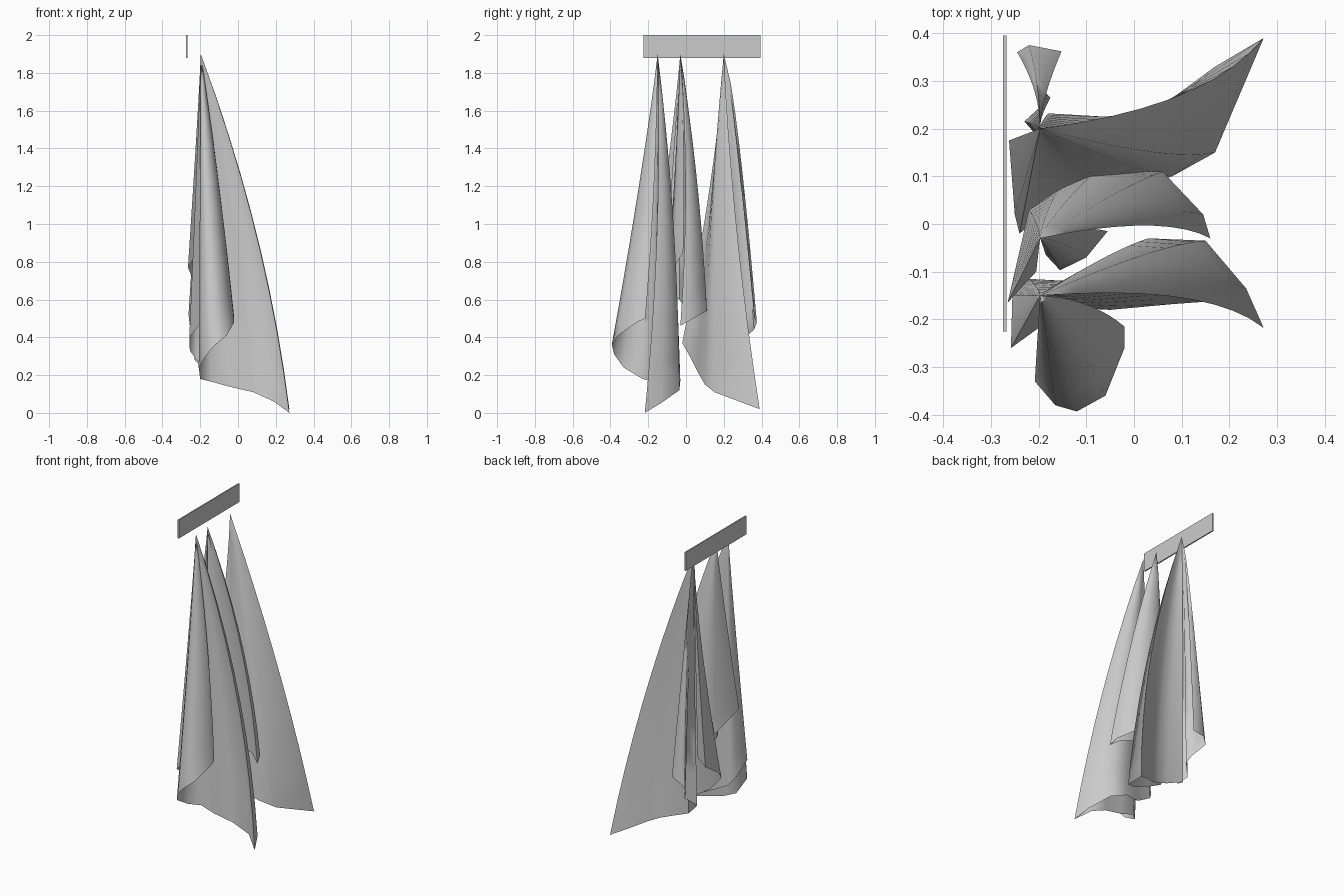
import bpy, bmesh, math
from mathutils import Vector

ROWS = 9


def finish(name, bm):
    mesh = bpy.data.meshes.new(name)
    bm.to_mesh(mesh)
    bm.free()
    obj = bpy.data.objects.new(name, mesh)
    bpy.context.collection.objects.link(obj)
    return obj


# A cloth hung by one corner: free hem fanned up to the peak.
# bow bends the long wing sideways, sag keeps the near-wall folds narrow up high
def hanging_cloth(name, peak, hem, bow, sag):
    bm = bmesh.new()
    peak = Vector(peak)
    top = bm.verts.new(peak)
    columns = []
    for point in hem:
        drop = Vector(point) - peak
        wing = max(0.0, min(drop.x / 0.4, 1.0))
        blend = min(wing * 2, 1.0)
        side_power = 0.7 if drop.y > 0 else sag      # far-side folds fill out early
        power_x = sag + (1 - sag) * blend
        power_y = side_power + (1 - side_power) * blend
        column = [top]
        for i in range(1, ROWS + 1):
            t = i / ROWS
            sx = t ** power_x * (1 + 0.5 * wing * (1 - t))
            side = bow * wing * 4 * t * (1 - t)
            column.append(bm.verts.new(
                peak + Vector((drop.x * sx, drop.y * t ** power_y + side, drop.z * t))))
        columns.append(column)
    for a, b in zip(columns, columns[1:]):
        bm.faces.new((top, a[1], b[1]))
        for i in range(1, ROWS):
            bm.faces.new((a[i], a[i + 1], b[i + 1], b[i]))
    obj = finish(name, bm)
    bpy.ops.object.select_all(action='DESELECT')
    bpy.context.view_layer.objects.active = obj
    obj.select_set(True)
    bpy.ops.object.shade_smooth_by_angle(angle=math.radians(80))


# Wall board
bm = bmesh.new()
bmesh.ops.create_cube(bm, size=1)
for v in bm.verts:
    v.co = Vector((v.co.x * 0.008 - 0.271, v.co.y * 0.62 + 0.085, v.co.z * 0.12 + 1.94))
finish("wall_board", bm)

# Front cloth
hanging_cloth("front_cloth", (-0.197, -0.15, 1.9), [
    (-0.02, -0.215, 0.50), (-0.02, -0.26, 0.48), (-0.06, -0.36, 0.41),
    (-0.12, -0.393, 0.36), (-0.165, -0.38, 0.31), (-0.208, -0.33, 0.24),
    (-0.20, -0.23, 0.18), (-0.14, -0.175, 0.165), (-0.05, -0.18, 0.14),
    (0.08, -0.168, 0.11), (0.19, -0.16, 0.06), (0.272, -0.218, 0.0),
    (0.235, -0.135, 0.05), (0.15, -0.035, 0.12), (0.03, -0.03, 0.17),
    (-0.13, -0.12, 0.23), (-0.22, -0.115, 0.28), (-0.255, -0.15, 0.33),
    (-0.258, -0.26, 0.40), (-0.175, -0.20, 0.50)], 0.03, 1.1)

# Middle cloth
hanging_cloth("middle_cloth", (-0.197, -0.03, 1.9), [
    (-0.055, -0.015, 0.85), (-0.10, -0.07, 0.76), (-0.155, -0.097, 0.68),
    (-0.185, -0.065, 0.62), (-0.19, -0.035, 0.60), (-0.10, -0.01, 0.56),
    (-0.02, 0.0, 0.54), (0.10, 0.002, 0.50), (0.16, -0.03, 0.46),
    (0.145, 0.02, 0.49), (0.06, 0.11, 0.54), (-0.08, 0.11, 0.57),
    (-0.16, 0.07, 0.61), (-0.22, 0.03, 0.66), (-0.265, -0.165, 0.77),
    (-0.205, -0.10, 0.86)], 0.03, 1.1)

# Back cloth
hanging_cloth("back_cloth", (-0.197, 0.20, 1.9), [
    (-0.152, 0.362, 0.50), (-0.22, 0.375, 0.48), (-0.245, 0.36, 0.44),
    (-0.20, 0.29, 0.38), (-0.175, 0.265, 0.33), (-0.23, 0.215, 0.28),
    (-0.19, 0.17, 0.24), (-0.18, 0.232, 0.22), (-0.06, 0.225, 0.17),
    (0.02, 0.235, 0.14), (0.09, 0.27, 0.11), (0.17, 0.33, 0.07),
    (0.272, 0.39, 0.02), (0.17, 0.15, 0.11), (0.08, 0.10, 0.15),
    (-0.06, 0.06, 0.22), (-0.19, 0.02, 0.30), (-0.24, -0.02, 0.37),
    (-0.25, 0.02, 0.42), (-0.262, 0.175, 0.52), (-0.20, 0.165, 0.56)], -0.025, 1.4)
